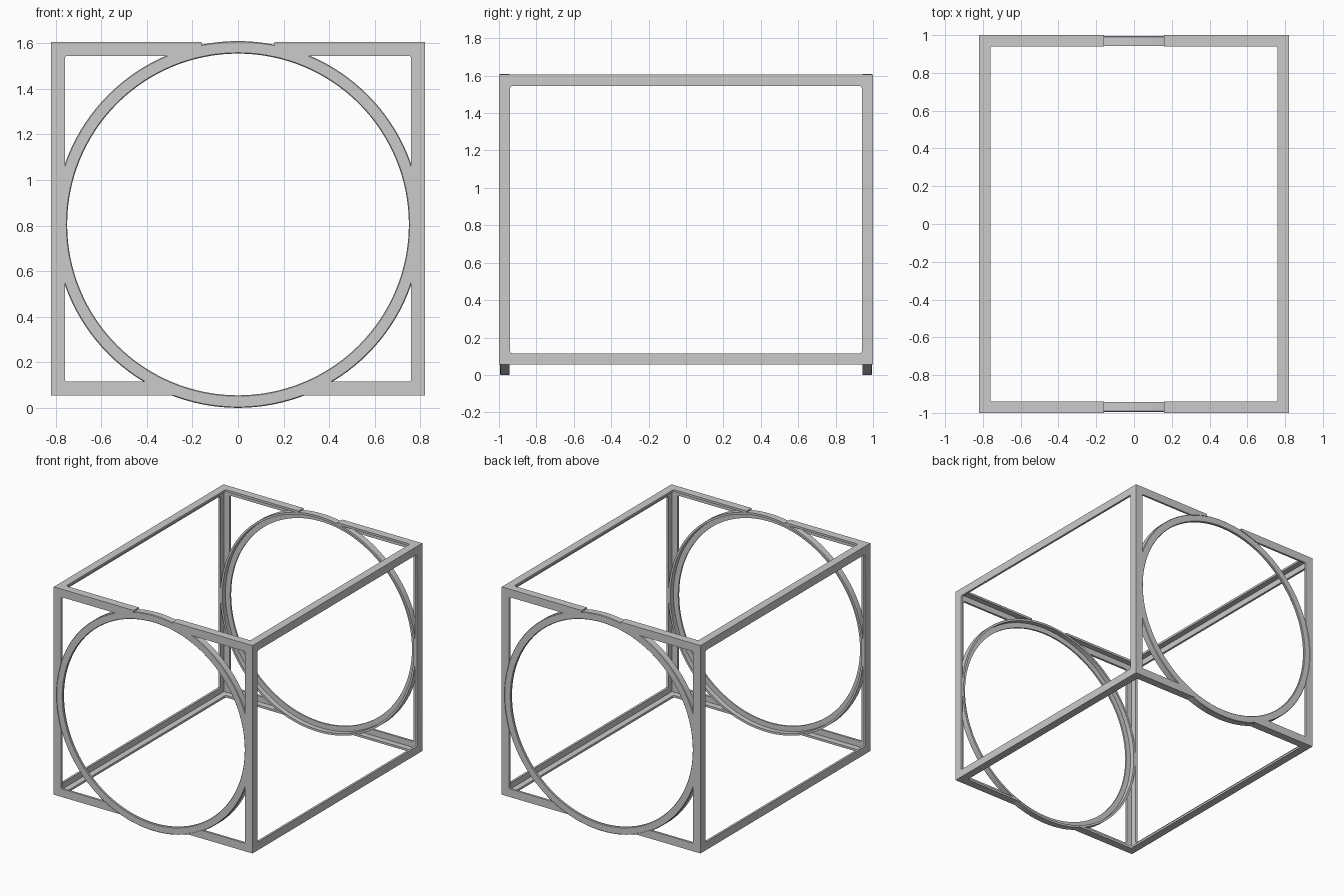
import bpy, bmesh, math
from mathutils import Vector

if "Cube" in bpy.data.objects:
    bpy.data.objects.remove(bpy.data.objects["Cube"])

X, Y, Z0, Z1 = 0.82, 1.0, 0.055, 1.605   # outer frame limits
W, T = 0.06, 0.016                       # angle-iron flange width, thickness
CZ = (Z0 + Z1) / 2
HZ = (Z1 - Z0) / 2
RING_Z = 0.805


def link(name, bm):
    bmesh.ops.recalc_face_normals(bm, faces=bm.faces[:])
    me = bpy.data.meshes.new(name)
    bm.to_mesh(me)
    bm.free()
    ob = bpy.data.objects.new(name, me)
    bpy.context.collection.objects.link(ob)
    return ob


def box(name, half, centre=(0, 0, CZ), round_axis=None):
    bm = bmesh.new()
    bmesh.ops.create_cube(bm, size=2)
    for v in bm.verts:
        v.co = Vector([v.co[i] * half[i] + centre[i] for i in range(3)])
    if round_axis is not None:
        edges = [e for e in bm.edges
                 if abs((e.verts[0].co - e.verts[1].co)[round_axis]) > 0.01]
        bmesh.ops.bevel(bm, geom=edges, offset=0.012, segments=3,
                        profile=0.5, affect='EDGES')
    return link(name, bm)


def cylinder(name, r, depth):
    bpy.ops.mesh.primitive_cylinder_add(vertices=128, radius=r, depth=depth,
                                        location=(0, 0, RING_Z),
                                        rotation=(math.pi / 2, 0, 0))
    ob = bpy.context.object
    ob.name = name
    return ob


# Angle-iron frame: a thin box shell with a rounded window through each side
frame = box("angle_iron_frame", (X, Y, HZ))
inner = (X - W, Y - W, HZ - W)
cutters = [box("hollow_cutter", (X - T, Y - T, HZ - T))]
for axis in range(3):
    half = list(inner)
    half[axis] = 1.5
    cutters.append(box("window_cutter", half, round_axis=axis))
# Clear the bars where the rings pass through them
cutters.append(cylinder("ring_clearance_cutter", 0.798, 3))
cutters.append(box("top_gap_cutter", (0.16, 1.5, 0.1), (0, 0, 1.6)))

for c in cutters:
    m = frame.modifiers.new("cut", 'BOOLEAN')
    m.operation = 'DIFFERENCE'
    m.solver = 'EXACT'
    m.object = c
bpy.context.view_layer.update()
deps = bpy.context.evaluated_depsgraph_get()
mesh = bpy.data.meshes.new_from_object(frame.evaluated_get(deps))
frame.modifiers.clear()
frame.data = mesh
for c in cutters:
    bpy.data.objects.remove(c)


# End rings: the same angle section rolled into a circle
def ring(name, side):
    ro, ri, yo, yi = 0.805, 0.75, 0.995, 0.943
    c = 0.004
    profile = [(ri, yo - c), (ri + c, yo), (ro - c, yo), (ro, yo - c),
               (ro, yi), (ro - T, yi), (ro - T, yo - T), (ri, yo - T)]
    n = 128
    bm = bmesh.new()
    rows = []
    for i in range(n):
        a = 2 * math.pi * i / n
        rows.append([bm.verts.new((r * math.cos(a), side * y,
                                   RING_Z + r * math.sin(a)))
                     for r, y in profile])
    k = len(profile)
    for i in range(n):
        p, q = rows[i], rows[(i + 1) % n]
        for j in range(k):
            bm.faces.new((p[j], p[(j + 1) % k], q[(j + 1) % k], q[j]))
    return link(name, bm)


parts = [frame, ring("front_ring", -1), ring("back_ring", 1)]

bpy.ops.object.select_all(action='DESELECT')
for ob in parts:
    ob.select_set(True)
bpy.context.view_layer.objects.active = frame
bpy.ops.object.shade_smooth_by_angle(angle=math.radians(30))
